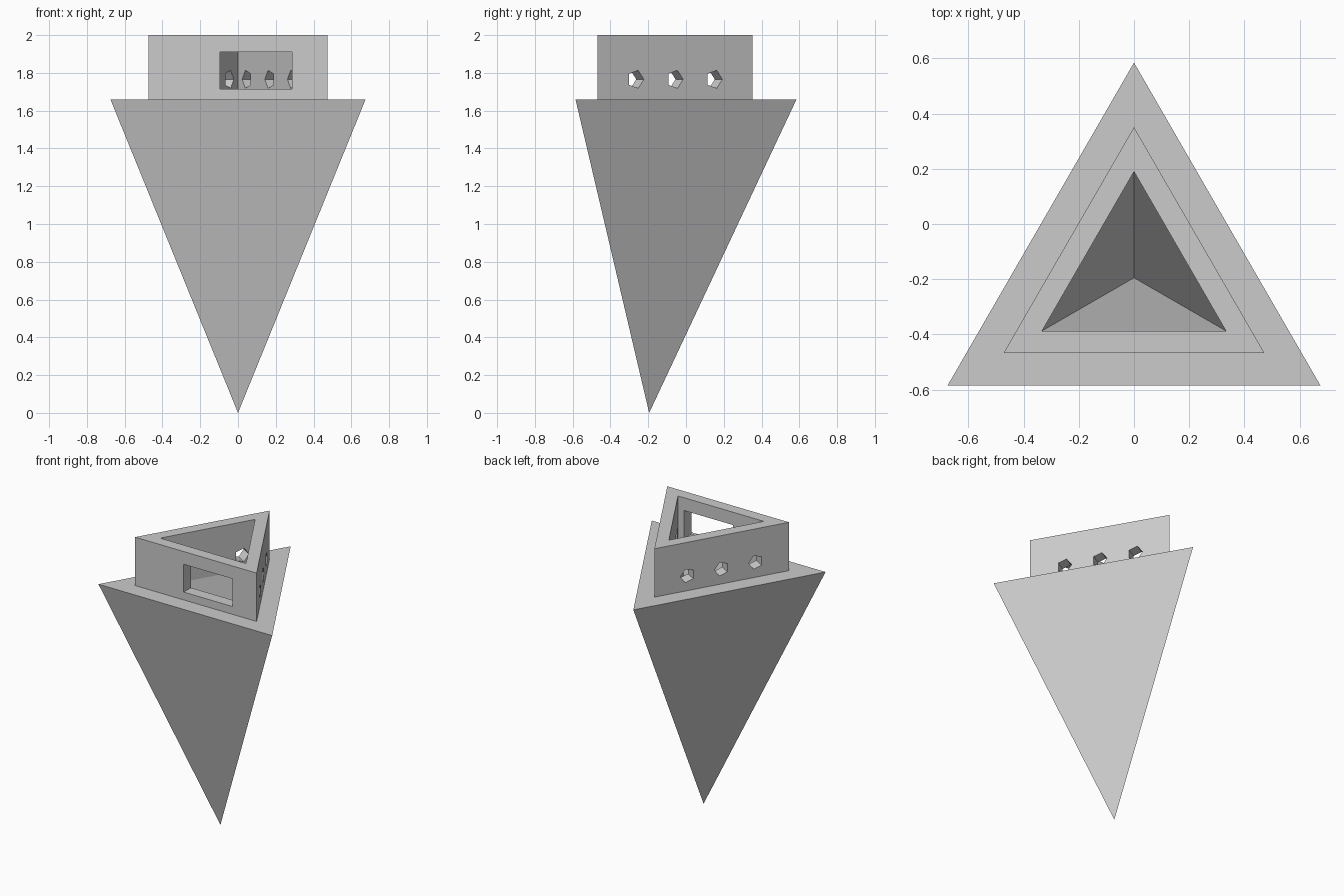
import bpy, bmesh
from math import sin, cos, pi, radians
from mathutils import Vector

if "Cube" in bpy.data.objects:
    bpy.data.objects.remove(bpy.data.objects["Cube"])

CENTRE = Vector((0, -0.195, 0))
RIM_Z, TOP_Z = 1.66, 2.0
RIM_R, COLLAR_R, INNER_R = 0.78, 0.546, 0.385

grey = bpy.data.materials.new("stone_grey")
grey.use_nodes = True
colour = (0.6, 0.6, 0.6, 1)
grey.diffuse_color = colour
grey.node_tree.nodes["Principled BSDF"].inputs["Base Color"].default_value = colour


def finish(name, bm):
    bmesh.ops.remove_doubles(bm, verts=bm.verts, dist=1e-5)
    bmesh.ops.recalc_face_normals(bm, faces=bm.faces)
    mesh = bpy.data.meshes.new(name)
    bm.to_mesh(mesh)
    bm.free()
    mesh.materials.append(grey)
    obj = bpy.data.objects.new(name, mesh)
    bpy.context.collection.objects.link(obj)
    return obj


def triangle_shell(name, profile, closed):
    """Sweep a (radius, height) profile around three corners."""
    bm = bmesh.new()
    loops = []
    for r, z in profile:
        angles = [radians(90 + 120 * i) for i in range(3)]
        loops.append([bm.verts.new(CENTRE + Vector((r * cos(a), r * sin(a), z)))
                      for a in angles])
    if closed:
        loops.append(loops[0])
    for a, b in zip(loops, loops[1:]):
        for i in range(3):
            j = (i + 1) % 3
            bm.faces.new((a[i], a[j], b[j], b[i]))
    return finish(name, bm)


def prism(bm, points, origin, u, n, inward=0.09, outward=0.05):
    """Extrude a flat outline through a wall whose outward normal is n."""
    rings = [[bm.verts.new(origin + u * x + Vector((0, 0, y)) + n * d)
              for x, y in points] for d in (-inward, outward)]
    bm.faces.new(rings[0])
    bm.faces.new(rings[1])
    for i in range(len(points)):
        j = (i + 1) % len(points)
        bm.faces.new((rings[0][i], rings[0][j], rings[1][j], rings[1][i]))


# Inverted hollow pyramid
triangle_shell("pyramid_body",
               [(0, 0), (RIM_R, RIM_Z), (INNER_R, RIM_Z), (0, 0.84)], False)

# Triangular collar standing on the rim
collar = triangle_shell("collar",
                        [(COLLAR_R, RIM_Z), (COLLAR_R, TOP_Z),
                         (INNER_R, TOP_Z), (INNER_R, RIM_Z)], True)

# Front window opening
cut = bmesh.new()
window = [(-0.095, 1.715), (0.285, 1.715), (0.285, 1.91), (-0.095, 1.91)]
front = Vector((0, -1, 0))
prism(cut, window, CENTRE + front * COLLAR_R / 2, Vector((1, 0, 0)), front)

# Three pentagonal holes in each rear wall
pentagon = [(0.05 * cos(2 * pi * i / 5), 0.05 * sin(2 * pi * i / 5)) for i in range(5)]
for side in (1, -1):
    n = Vector((side * cos(pi / 6), 0.5, 0))
    u = Vector((-side * 0.5, cos(pi / 6), 0))
    for step in (-1, 0, 1):
        origin = CENTRE + n * COLLAR_R / 2 + u * 0.24 * step + Vector((0, 0, 1.766))
        prism(cut, pentagon, origin, u, n)
cutter = finish("opening_cutter", cut)
cutter.hide_render = True

# Cut the openings, then discard the cutter
mod = collar.modifiers.new("openings", 'BOOLEAN')
mod.operation = 'DIFFERENCE'
mod.solver = 'EXACT'
mod.object = cutter
bpy.context.view_layer.objects.active = collar
bpy.ops.object.modifier_apply(modifier=mod.name)
bpy.data.objects.remove(cutter)
